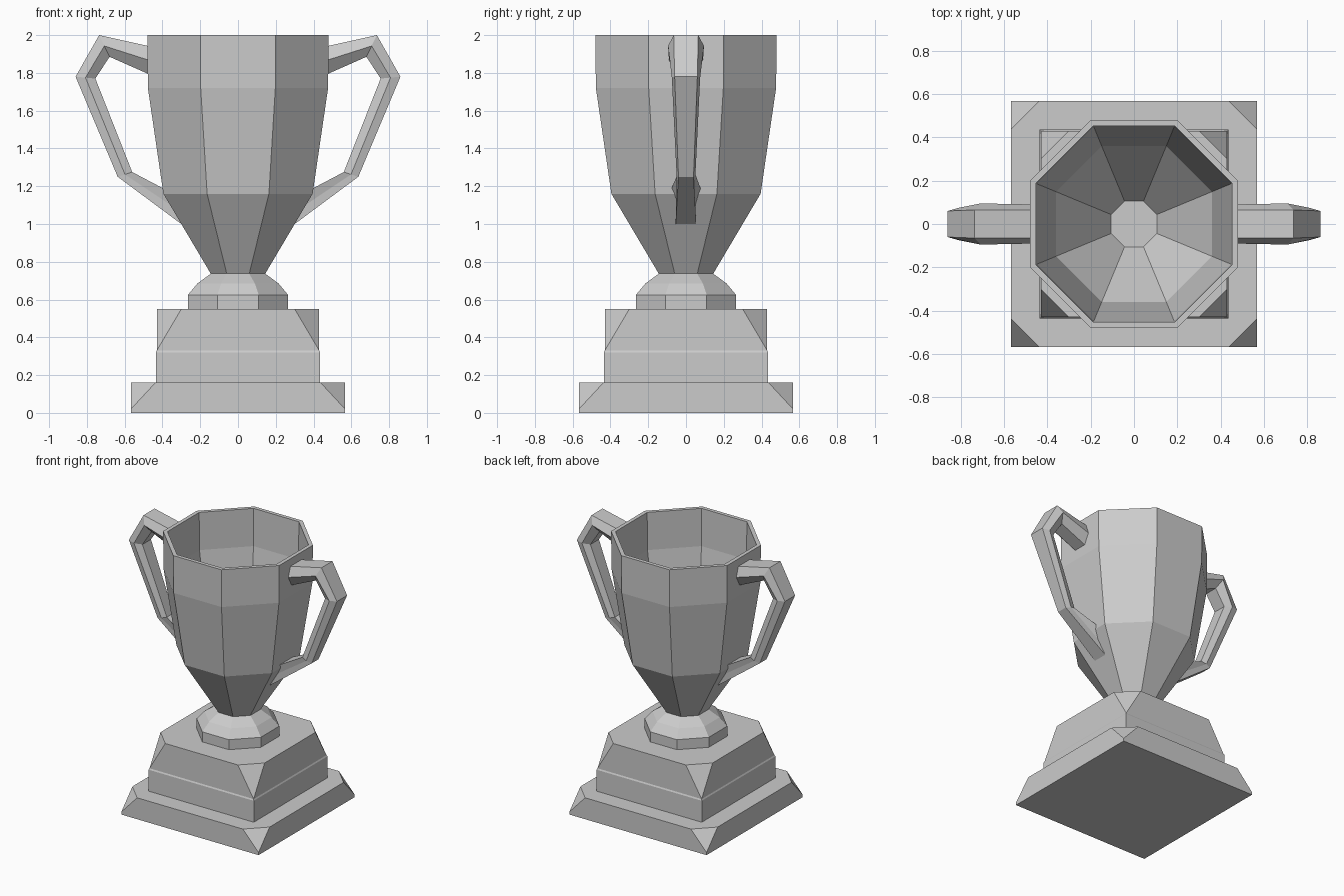
import bpy, bmesh, math

if "Cube" in bpy.data.objects:
    bpy.data.objects.remove(bpy.data.objects["Cube"])

metal = bpy.data.materials.new("light grey")
metal.diffuse_color = (0.6, 0.6, 0.6, 1)
metal.use_nodes = True
metal.node_tree.nodes["Principled BSDF"].inputs["Base Color"].default_value = metal.diffuse_color


def loft(name, rings):
    """Skin a list of equal-length rings and cap both ends."""
    bm = bmesh.new()
    loops = [[bm.verts.new(p) for p in r] for r in rings]
    n = len(loops[0])
    for a, b in zip(loops, loops[1:]):
        for k in range(n):
            j = (k + 1) % n
            bm.faces.new((a[k], a[j], b[j], b[k]))
    bm.faces.new(loops[0])
    bm.faces.new(loops[-1])
    bmesh.ops.remove_doubles(bm, verts=bm.verts, dist=0.0005)
    bmesh.ops.recalc_face_normals(bm, faces=bm.faces)
    me = bpy.data.meshes.new(name)
    bm.to_mesh(me)
    bm.free()
    me.materials.append(metal)
    ob = bpy.data.objects.new(name, me)
    bpy.context.collection.objects.link(ob)
    return ob


def octagon(apothem, z):
    r = apothem / math.cos(math.pi / 8)
    return [(r * math.cos(a), r * math.sin(a), z)
            for a in (math.pi / 8 + k * math.pi / 4 for k in range(8))]


def square(h, z, cut=0.0):
    """Square ring with eight points, its corners cut off by the given length."""
    c = h - cut
    return [(h, -c, z), (h, c, z), (c, h, z), (-c, h, z),
            (-h, c, z), (-h, -c, z), (-c, -h, z), (c, -h, z)]


# plinth: two slabs with triangular cut corners
loft("lower_plinth", [square(0.567, 0), square(0.567, 0.02),
                      square(0.567, 0.16, 0.13)])
loft("upper_plinth", [square(0.435, 0.155), square(0.435, 0.32),
                      square(0.43, 0.33), square(0.43, 0.55, 0.13)])

# foot under the cup
loft("foot", [octagon(a, z) for a, z in
              [(0.265, 0.545), (0.265, 0.625), (0.215, 0.685), (0.14, 0.74)]])

# hollow cup: outside upward, then inside downward
loft("cup", [octagon(a, z) for a, z in
             [(0.14, 0.73), (0.395, 1.16), (0.477, 1.72), (0.48, 2.0),
              (0.452, 2.0), (0.448, 1.72), (0.36, 1.17), (0.105, 0.80)]])

# handles: hexagonal section along a bent path
# (outer x, z, inner x, z, outer half width, middle half width, inner half width)
stations = [
    (0.465, 1.94, 0.465, 1.79, 0.065, 0.09, 0.05),
    (0.735, 2.0, 0.68, 1.885, 0.065, 0.095, 0.05),
    (0.86, 1.78, 0.755, 1.77, 0.06, 0.075, 0.05),
    (0.637, 1.25, 0.56, 1.275, 0.04, 0.05, 0.04),
    (0.28, 0.985, 0.38, 1.18, 0.055, 0.05, 0.08),
]
for side, label in ((1, "right_handle"), (-1, "left_handle")):
    rings = []
    for ox, oz, ix, iz, wo, wm, wi in stations:
        mx, mz = (ox + ix) / 2, (oz + iz) / 2
        rings.append([(side * x, y, z) for x, y, z in
                      [(ox, -wo, oz), (ox, wo, oz), (mx, wm, mz),
                       (ix, wi, iz), (ix, -wi, iz), (mx, -wm, mz)]])
    loft(label, rings)
